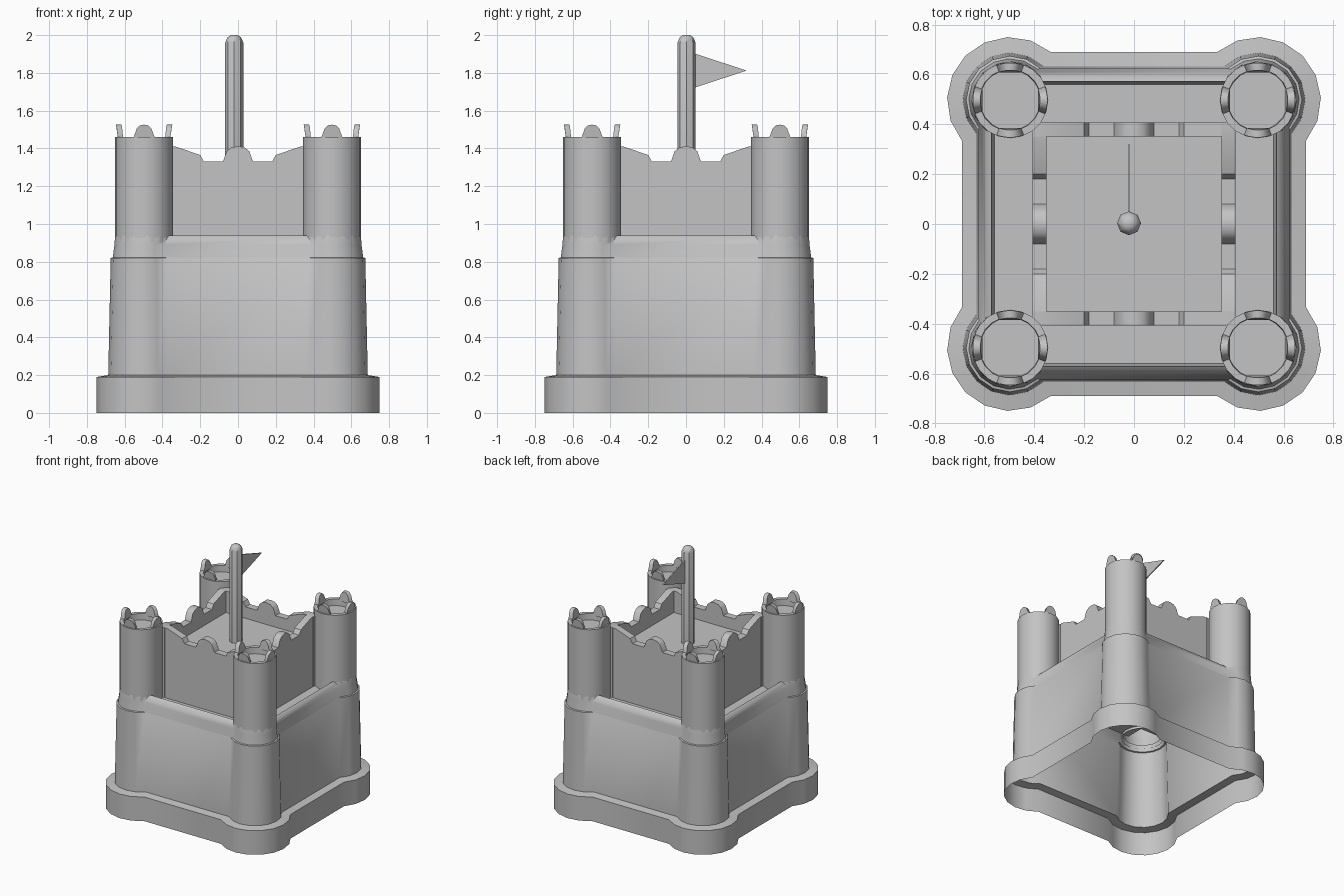
import bpy
from math import pi, sin, cos, acos, radians
from mathutils import Matrix

cube = bpy.data.objects.get("Cube")
if cube:
    bpy.data.objects.remove(cube)

stone = bpy.data.materials.new("grey_stone")
stone.use_nodes = True
stone.diffuse_color = (0.55, 0.55, 0.55, 1)
stone.node_tree.nodes["Principled BSDF"].inputs["Base Color"].default_value = stone.diffuse_color

C = 0.497      # tower centre offset
TOWER_R = 0.153
FLOOR = 1.24   # courtyard level


def build(name, verts, faces, smooth=40):
    mesh = bpy.data.meshes.new(name)
    mesh.from_pydata(verts, [], faces)
    mesh.materials.append(stone)
    obj = bpy.data.objects.new(name, mesh)
    bpy.context.collection.objects.link(obj)
    bpy.ops.object.select_all(action="DESELECT")
    obj.select_set(True)
    bpy.context.view_layer.objects.active = obj
    bpy.ops.object.shade_smooth_by_angle(angle=radians(smooth))
    return obj


def loft(name, rings, cap=False):
    n = len(rings[0])
    verts = [v for ring in rings for v in ring]
    faces = [(k * n + i, k * n + (i + 1) % n, (k + 1) * n + (i + 1) % n, (k + 1) * n + i)
             for k in range(len(rings) - 1) for i in range(n)]
    if cap:
        faces.append(tuple(range((len(rings) - 1) * n, len(rings) * n)))
    return build(name, verts, faces)


def prism(name, profile, near, far, place):
    """Extrude an (x, z) outline between two depths."""
    n = len(profile)
    verts = [place(x, d, z) for d in (near, far) for x, z in profile]
    faces = [tuple(range(n)), tuple(range(2 * n - 1, n - 1, -1))]
    faces += [(i, i + n, (i + 1) % n + n, (i + 1) % n) for i in range(n)]
    return build(name, verts, faces)


def circle(x, y, r, z, n):
    return [(x + r * cos(2 * pi * i / n), y + r * sin(2 * pi * i / n), z) for i in range(n)]


def outline(z, wall, r, steps=8):
    """Square wall line with round bulges at the four corners."""
    spread = acos((wall - C) / r)
    ring = []
    for q in range(4):
        turn = Matrix.Rotation(q * pi / 2, 3, "Z")
        for i in range(steps + 1):
            a = -spread + (pi / 2 + 2 * spread) * i / steps
            ring.append(tuple(turn @ Matrix.Translation((C, C, z)).to_translation()
                              + turn @ Matrix.Rotation(a, 3, "Z").col[0] * r))
    return ring


def mirrored(points):
    return points + [(-x, z) for x, z in reversed(points) if x != 0]


# Open-bottomed plinth and main wall with its rounded rim
loft("plinth", [outline(*p) for p in (
    (0, 0.69, 0.253), (0.19, 0.69, 0.253), (0.2, 0.632, 0.19))])
loft("main_wall", [outline(*p) for p in (
    (0.2, 0.632, 0.19), (0.82, 0.624, 0.177), (0.823, 0.622, 0.166),
    (0.89, 0.61, 0.157), (0.925, 0.593, 0.155), (0.94, 0.572, 0.152), (0.86, 0.56, 0.14))])

# Parapet outline: sloped shoulders, gaps and a centre merlon
parapet = mirrored([(-0.41, 0.86), (-0.41, 1.41), (-0.33, 1.41), (-0.2, 1.365), (-0.18, 1.33),
                    (-0.08, 1.33), (-0.06, 1.385), (-0.035, 1.405), (0, 1.412)])

for q, side in enumerate(("front", "left", "back", "right")):
    turn = Matrix.Rotation(q * pi / 2, 3, "Z")

    def place(x, d, z):
        return tuple(turn @ Matrix.Translation((x, -d, z)).to_translation())

    # Keep wall and sunken walkway on each side
    prism(side + "_keep_wall", parapet, 0.408, 0.352, place)
    build(side + "_walkway",
          [place(x, d, 0.86) for x, d in ((-0.42, 0.565), (0.42, 0.565), (0.42, 0.4), (-0.42, 0.4))],
          [(0, 1, 2, 3)])

# Courtyard floor
build("courtyard", [(x, y, FLOOR) for x, y in ((-0.36, -0.36), (0.36, -0.36), (0.36, 0.36), (-0.36, 0.36))],
      [(0, 1, 2, 3)])

# Corner towers with cupped tops and four merlons each
merlon = mirrored([(-0.057, 1.45), (-0.057, 1.462), (-0.04, 1.505), (-0.022, 1.522), (0, 1.526)])
for sx, h in ((1, "left"), (-1, "right")):
    for sy, v in ((1, "back"), (-1, "front")):
        x0, y0 = sx * C, sy * C
        name = v + "_" + h + "_tower"
        loft(name, [circle(x0, y0, r, z, 20) for r, z in (
            (TOWER_R, 0.84), (TOWER_R, 1.46), (0.124, 1.46), (0.122, 1.41))], cap=True)
        for k in range(4):
            def on_rim(x, r, z):
                a = k * pi / 2 + x / TOWER_R
                return (x0 + r * cos(a), y0 + r * sin(a), z)
            prism(name + "_merlon_" + str(k + 1), merlon, TOWER_R - 0.003, 0.12, on_rim)

# Flagpole and pennant
loft("flagpole", [circle(-0.02, 0.003, r, z, 8) for r, z in (
    (0.048, FLOOR), (0.048, 1.96), (0.036, 1.988), (0.018, 2.0))], cap=True)
prism("pennant", [(0.04, 1.72), (0.32, 1.812), (0.04, 1.905)], -0.024, -0.016,
      lambda y, x, z: (x, y, z))
